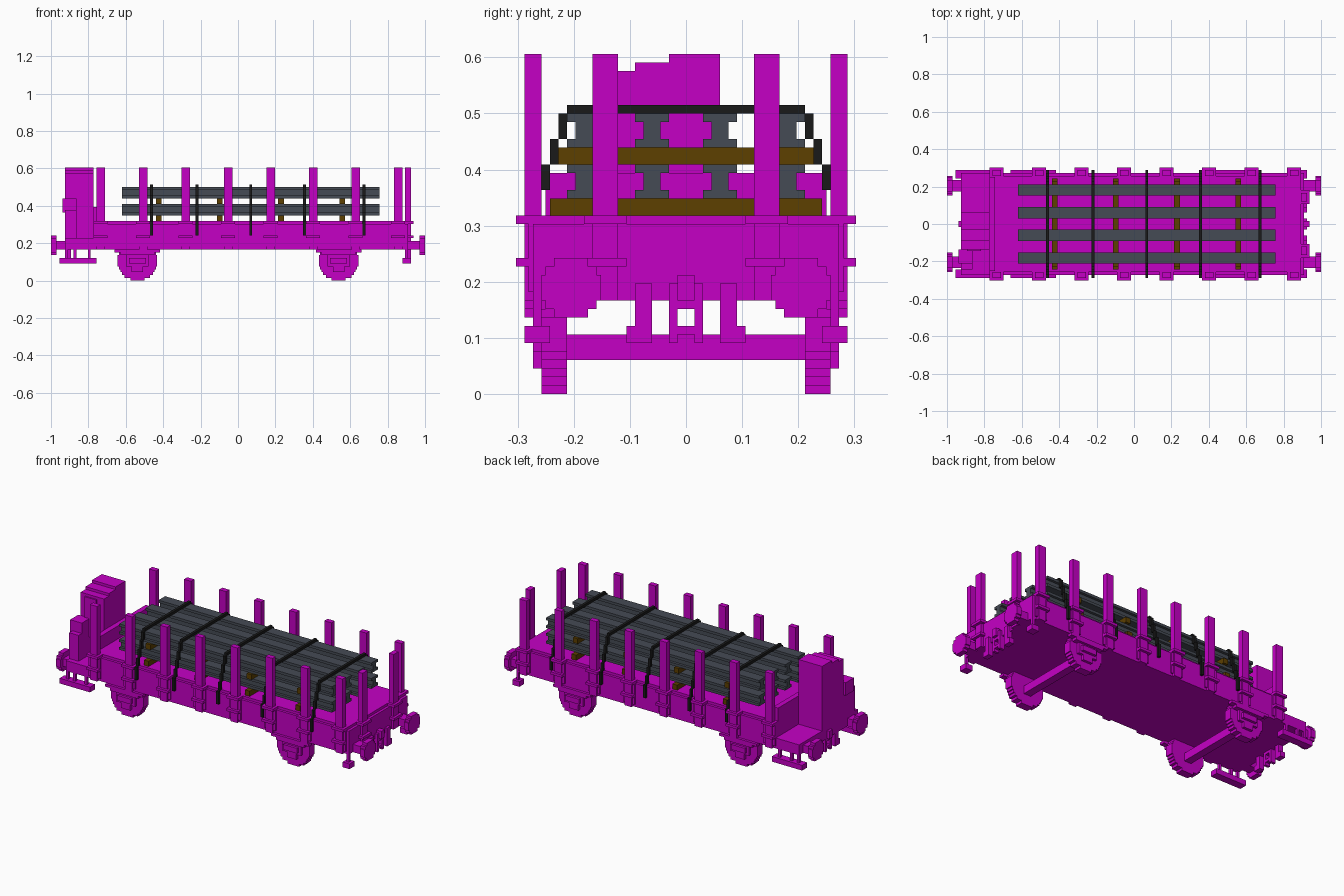
import bpy
import bmesh
from math import sqrt
from mathutils import Matrix, Vector

if "Cube" in bpy.data.objects:
    bpy.data.objects.remove(bpy.data.objects["Cube"])


def material(name, *rgb):
    mat = bpy.data.materials.new(name)
    mat.use_nodes = True
    color = (*rgb, 1)
    mat.diffuse_color = color
    mat.node_tree.nodes["Principled BSDF"].inputs["Base Color"].default_value = color
    return mat


magenta = material("magenta paint", 0.56, 0, 0.56)
steel = material("grey steel", 0.06, 0.07, 0.09)
wood = material("brown wood", 0.11, 0.05, 0)
black = material("black strap", 0.01, 0.01, 0.01)

# Main levels and widths, all multiples of the block size
block = 1 / 66
underside = 11 * block
platform_top = 15 * block
deck = 21 * block
stake_top = 40 * block
side = 18 * block
deck_half = side - block
stake_outer = side + block
wheel_inner = 14 * block
rear_end = -61 * block
cabin_front = -51 * block
front_end = 60 * block
step_low = 6 * block
step_high = 8 * block


def around(centre, half):
    return (centre - half, centre + half)


def upward(start, blocks):
    return (start, start + blocks * block)


def build(name, mat, *boxes, mirror=False):
    """One object from boxes of (x span, y span, z span), optionally mirrored in y."""
    bm = bmesh.new()
    for box in boxes:
        centre = Vector([(low + high) / 2 for low, high in box])
        size = [abs(high - low) for low, high in box]
        for sign in (1, -1) if mirror else (1,):
            place = Vector((centre.x, sign * centre.y, centre.z))
            bmesh.ops.create_cube(bm, size=1, matrix=Matrix.LocRotScale(place, None, Vector(size)))
    mesh = bpy.data.meshes.new(name)
    bm.to_mesh(mesh)
    bm.free()
    mesh.materials.append(mat)
    ob = bpy.data.objects.new(name, mesh)
    bpy.context.collection.objects.link(ob)


def disc_rows(radius, count):
    """Height and half width of each block row of a stepped disc, from the bottom up."""
    for row in range(count):
        rise = row + 0.5 - radius
        yield row * block, round(2 * sqrt(radius ** 2 - rise ** 2)) / 2 * block


# Wagon body: sides, raised deck, low platform and headboard
build("body", magenta, ((cabin_front, front_end), around(0, side), (underside, deck - block)))
build("deck", magenta, ((cabin_front, front_end - block), around(0, deck_half), (underside, deck)))
build("platform", magenta, ((rear_end, cabin_front), around(0, side), (underside, platform_top)))
build("headboard", magenta, (upward(cabin_front, 2), around(0, deck_half - block / 2), upward(deck, 5)))

# Side stakes, each with a backing plate and two clamps
clamp_levels = (platform_top, deck - block)
for i in range(8):
    x = (15 * i - 48.5) * block
    build(f"side_stake_{i + 1}", magenta,
          (around(x, 1.5 * block), (deck_half, stake_outer), (underside, stake_top)), mirror=True)
    wide = around(x, 2.5 * block)
    clamps = [(wide, (deck_half, stake_outer + block), upward(z, 1)) for z in clamp_levels]
    plate = (wide, (deck_half, side + block / 2), (underside + block, deck))
    build(f"stake_clamps_{i + 1}", magenta, plate, *clamps, mirror=True)

# End stakes with their clamps
end_stake = upward(front_end - block, 2)
end_clamp = upward(front_end - block, 3)
build("end_stakes", magenta, (end_stake, (8 * block, 11 * block), (underside, stake_top)), mirror=True)
build("end_clamps", magenta,
      *[(end_clamp, (7 * block, 12 * block), upward(z, 1)) for z in clamp_levels], mirror=True)

# Brake cabin with stepped roof, door panel and side locker
cabin_left = 4 * block
cabin_right = -9 * block
cabin = [(around((rear_end + cabin_front) / 2, 5 * block), (y, cabin_left), (platform_top, top))
         for y, top in ((cabin_right, stake_top - 2 * block),
                        (cabin_right + 3 * block, stake_top - block),
                        (cabin_right + 7 * block, stake_top))]
build("cabin", magenta, *cabin)
build("cabin_panel", magenta,
      (around(-56.5 * block, 2.5 * block), upward(cabin_right - block / 2, 1), (deck + block, stake_top - 3 * block)))
build("locker", magenta,
      (upward(rear_end, 4), (-16 * block, cabin_right), upward(platform_top, 10)),
      (upward(rear_end - block, 5), (-14 * block, cabin_right), upward(deck + 3 * block, 5)))

# Both ends: buffers, coupling link and brake hoses
for sign, end in ((-1, "rear"), (1, "front")):
    beam = sign * (front_end - block)
    tip = (sign * 64 * block, sign)
    buffer_y = 13.5 * block
    head = [(tip, around(buffer_y, half), upward(9 * block + z, 1)) for z, half in disc_rows(3.5, 7)]
    shank = ((beam, tip[0]), around(buffer_y, 2 * block), upward(underside, 3))
    build(f"{end}_buffers", magenta, shank, *head, mirror=True)

    hung = (beam, beam + sign * 2 * block)
    build(f"{end}_coupling", magenta,
          ((beam, beam + sign * 3 * block), around(0, block), upward(underside, 3)),
          (hung, around(0, 2 * block), (step_high - block, step_high)),
          (hung, around(0, 2 * block), (underside - block, underside)))
    build(f"{end}_coupling_links", magenta,
          (hung, (block, 2 * block), (step_low, underside + 2 * block)), mirror=True)
    build(f"{end}_hoses", magenta,
          (hung, (4 * block, 6 * block), (step_low, underside + 2 * block)),
          (hung, (4 * block, 7 * block), (step_low, step_high)), mirror=True)

# Boarding steps under the platform and small corner steps
tread = (deck_half - block, stake_outer)
hanger = (deck_half, side)
build("boarding_steps", magenta,
      ((rear_end - 2 * block, cabin_front + block), tread, (step_low, step_high)),
      *[(upward(rear_end + i * block, 1), hanger, (step_high, underside + block)) for i in (0, 3, 8)],
      mirror=True)
build("corner_steps", magenta,
      (around(front_end - block / 2, 1.5 * block), tread, (step_low, step_high)),
      (around(front_end - block / 2, block / 2), hanger, (step_high, underside + block)), mirror=True)

# Stepped wheels, axle boxes, springs and axles
for sign, end in ((-1, "rear"), (1, "front")):
    x = sign * 35.5 * block
    wheel = [(around(x, half), (wheel_inner, deck_half), upward(z, 1)) for z, half in disc_rows(7, 11)]
    build(f"{end}_wheels", magenta, *wheel, mirror=True)
    build(f"{end}_axle_boxes", magenta,
          (around(x, 2 * block), hanger, (3 * block, underside + block)),
          (around(x, 4 * block), hanger, (5 * block, underside + block)),
          (around(x, 3 * block), (deck_half, stake_outer), (step_low, step_high)), mirror=True)
    build(f"{end}_springs", magenta,
          (around(x, 6 * block), (deck_half, stake_outer), upward(underside - 2 * block, 1)),
          (around(x, 8 * block), (deck_half, stake_outer), upward(underside - block, 1)), mirror=True)
    build(f"{end}_axle", magenta,
          (around(x, 1.5 * block), around(0, wheel_inner), upward(4 * block, 3)))

# Load: two layers of timber bearers carrying four rails each
load_top = deck + 12 * block
for layer in range(2):
    base = deck + 6 * layer * block
    half = deck_half - (layer + 1) * block
    bearers = [(upward((21.6 * i - 29) * block, 2), around(0, half), upward(base, 2)) for i in range(4)]
    build(f"timber_bearers_{layer + 1}", wood, *bearers)
    length = (-41 * block, 50 * block)
    rails = []
    for y in (4 * block, 12 * block):
        rails += [(length, around(y, 2 * block), upward(base + 2 * block, 1)),
                  (length, around(y, block), upward(base + 3 * block, 2)),
                  (length, around(y, 2 * block), upward(base + 5 * block, 1))]
    build(f"steel_rails_{layer + 1}", steel, *rails, mirror=True)

# Lashing straps stepping down over the load to the body sides
for i, position in enumerate((-31, -15, 4, 23, 44)):
    width = upward(position * block, 1)
    steps = [(width, upward(wheel_inner + k * block, 1), upward(load_top - 3 * (k + 1) * block, 3))
             for k in range(4)]
    tail = (width, (side, stake_outer), (platform_top + block, deck))
    build(f"strap_{i + 1}", black, *steps, tail, mirror=True)
    build(f"strap_top_{i + 1}", black, (width, around(0, wheel_inner), upward(load_top, 1)))
